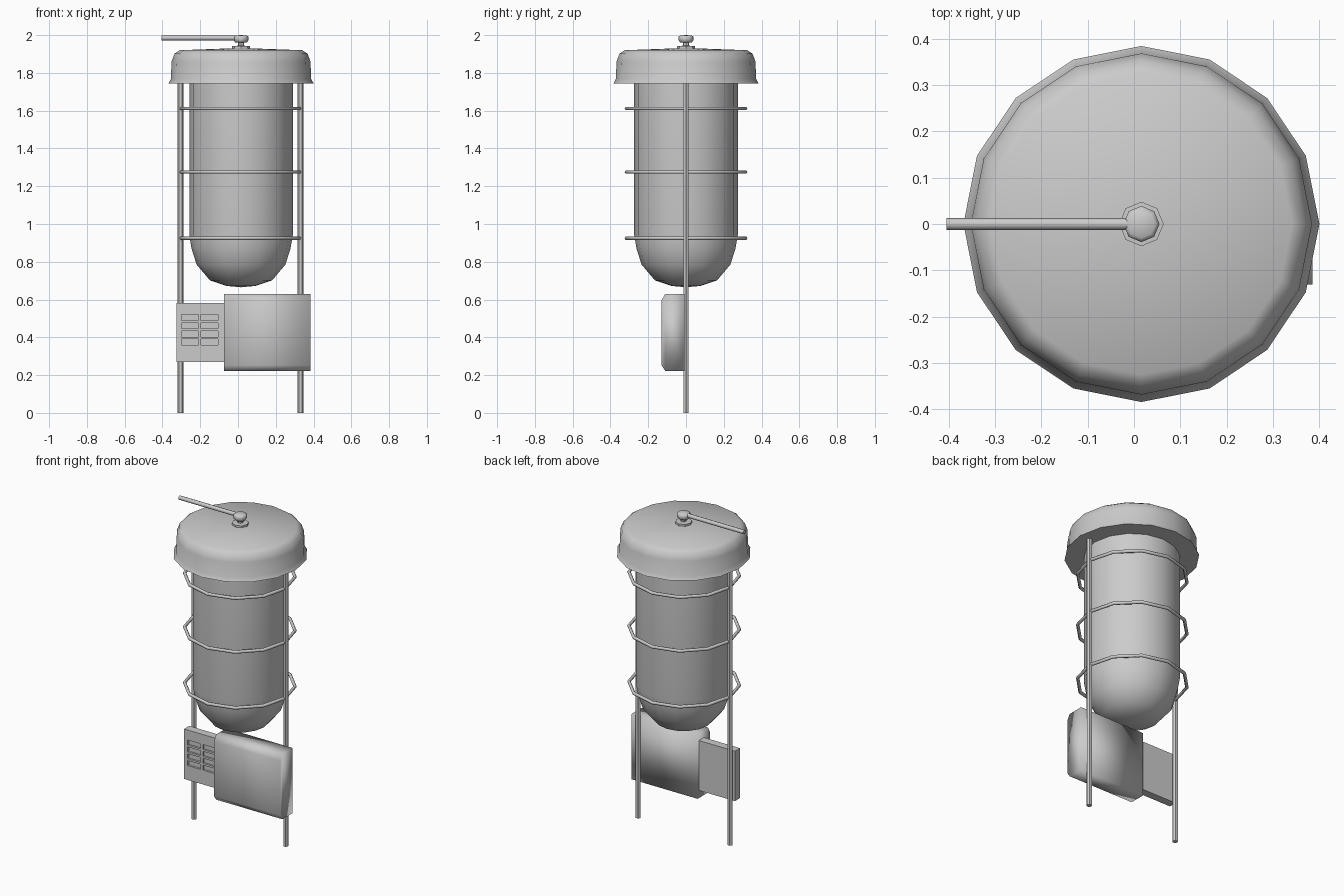
import bpy, bmesh, math
from mathutils import Matrix, Vector

cube = bpy.data.objects.get("Cube")
if cube:
    bpy.data.objects.remove(cube, do_unlink=True)

grey = bpy.data.materials.new("plain grey")
grey.use_nodes = True
colour = (0.6, 0.6, 0.6, 1)
grey.diffuse_color = colour
grey.node_tree.nodes["Principled BSDF"].inputs["Base Color"].default_value = colour

AXIS_X = 0.016  # axis of tank and lid


def finish(name, bm, angle=40):
    bmesh.ops.recalc_face_normals(bm, faces=bm.faces)
    mesh = bpy.data.meshes.new(name)
    bm.to_mesh(mesh)
    bm.free()
    mesh.materials.append(grey)
    obj = bpy.data.objects.new(name, mesh)
    bpy.context.collection.objects.link(obj)
    bpy.ops.object.select_all(action='DESELECT')
    obj.select_set(True)
    bpy.context.view_layer.objects.active = obj
    if angle >= 180:
        bpy.ops.object.shade_smooth()
    elif angle:
        bpy.ops.object.shade_smooth_by_angle(angle=math.radians(angle))
    return obj


def lathe(name, profile, sides, x=AXIS_X, angle=40):
    """Spin (radius, height) points round a vertical axis."""
    bm = bmesh.new()
    verts = [bm.verts.new((r, 0, z)) for r, z in profile]
    edges = [bm.edges.new(pair) for pair in zip(verts, verts[1:])]
    bmesh.ops.spin(bm, geom=verts + edges, axis=(0, 0, 1), cent=(0, 0, 0),
                   angle=math.tau, steps=sides, use_duplicate=False)
    bmesh.ops.remove_doubles(bm, verts=bm.verts, dist=0.0005)
    bmesh.ops.translate(bm, verts=bm.verts, vec=(x, 0, 0))
    return finish(name, bm, angle)


def add_box(bm, low, high):
    low, high = Vector(low), Vector(high)
    size = Matrix.Diagonal((*(high - low), 1))
    bmesh.ops.create_cube(bm, size=1, matrix=Matrix.Translation((low + high) / 2) @ size)


# Tank with rounded bottom, and its lid
lathe("tank", [(0, 0.665), (0.075, 0.672), (0.165, 0.702), (0.235, 0.785),
               (0.262, 0.87), (0.274, 0.94), (0.274, 1.75)], 16)
lathe("lid", [(0, 1.745), (0.384, 1.745), (0.371, 1.768), (0.368, 1.86),
              (0.352, 1.902), (0.325, 1.92), (0, 1.932)], 16, angle=50)

# Pivot and knob on the lid
lathe("pivot_base", [(0, 1.92), (0.048, 1.92), (0.048, 1.942), (0, 1.945)], 8)
lathe("pivot_neck", [(0.017, 1.94), (0.017, 1.967)], 8)
lathe("knob", [(0, 1.96), (0.03, 1.96), (0.039, 1.972), (0.039, 1.992),
               (0.03, 1.998), (0, 2.0)], 8, angle=60)

# Crank arm
bm = bmesh.new()
bmesh.ops.create_cone(bm, cap_ends=True, segments=8, radius1=0.013, radius2=0.013, depth=0.405,
                      matrix=Matrix.Translation((-0.2025, 0, 1.985))
                      @ Matrix.Rotation(math.pi / 2, 4, 'Y'))
finish("crank_arm", bm, 60)

# Support posts
for side, x in (("right", -0.305), ("left", 0.332)):
    lathe(side + "_post", [(0, 0), (0.016, 0), (0.016, 1.748), (0, 1.748)], 6, x, 30)

# Hoops round the tank
for place, z in (("lower", 0.925), ("middle", 1.275), ("upper", 1.612)):
    loop = [(0.315 + 0.01 * math.cos(i * math.tau / 6),
             z + 0.01 * math.sin(i * math.tau / 6)) for i in range(7)]
    lathe(place + "_hoop", loop, 12, 0.0125, 70)

# Large housing with a raised front panel
bm = bmesh.new()
add_box(bm, (-0.075, -0.11, 0.222), (0.385, -0.008, 0.63))
front = min(bm.faces, key=lambda f: f.calc_center_median().y)
raised = bmesh.ops.extrude_discrete_faces(bm, faces=[front])["faces"][0]
for v in raised.verts:
    v.co.y = -0.13
    v.co.z = 0.595 if v.co.z > 0.4 else 0.252
bmesh.ops.remove_doubles(bm, verts=bm.verts, dist=0.0005)
rim = [e for e in bm.edges if e.is_boundary]
if rim:
    bmesh.ops.bridge_loops(bm, edges=rim)
finish("large_housing", bm, 180)

# Small housing with two columns of vent slots
bm = bmesh.new()
add_box(bm, (-0.325, -0.07, 0.27), (-0.07, -0.02, 0.583))
small = finish("small_housing", bm, 0)
bm = bmesh.new()
for x in (-0.3, -0.195):
    for row in range(4):
        z = 0.36 + row * 0.043
        add_box(bm, (x, -0.09, z), (x + 0.09, -0.058, z + 0.031))
cutter = finish("vent_cutter", bm, 0)
cutter.hide_render = True
cutter.hide_set(True)
cut = small.modifiers.new("vents", 'BOOLEAN')
cut.operation = 'DIFFERENCE'
cut.object = cutter
cut.solver = 'EXACT'
